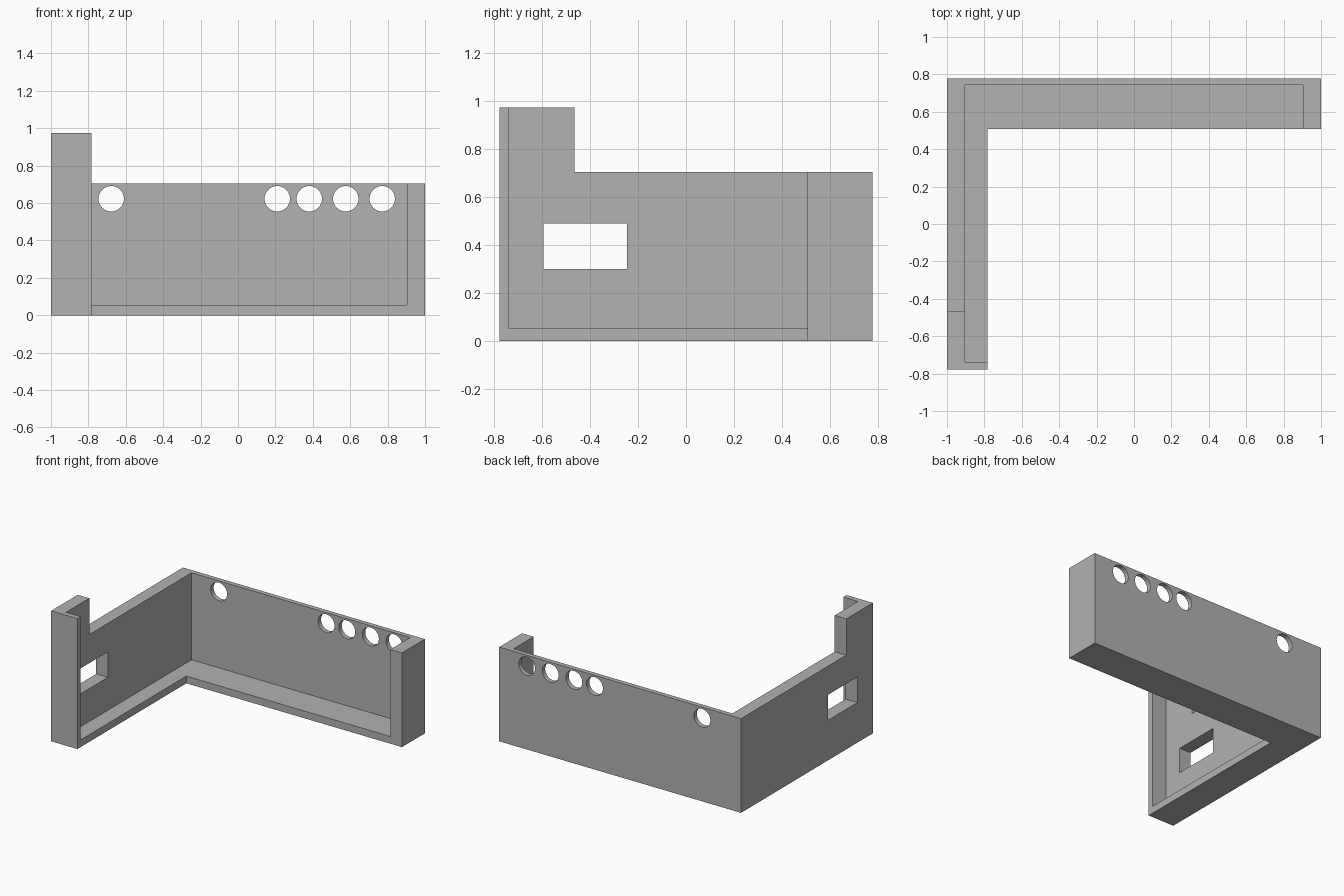
import bpy
import bmesh
from mathutils import Matrix

cube = bpy.data.objects.get("Cube")
if cube:
    bpy.data.objects.remove(cube, do_unlink=True)

# Overall shape
BACK, FRONT = 0.778, -0.778
LOW_TOP, HIGH_TOP, FLOOR = 0.704, 0.975, 0.054
INNER_X, INNER_Y = -0.783, 0.508   # open inner edges of the L
SIDE_X, REAR_Y, CAP_Y = 0.904, 0.743, -0.74   # inner faces of the walls

grey = bpy.data.materials.new("plain_grey")
grey.use_nodes = True
colour = (0.445, 0.445, 0.445, 1)
grey.diffuse_color = colour
grey.node_tree.nodes["Principled BSDF"].inputs["Base Color"].default_value = colour


def add_object(name, bm):
    bmesh.ops.recalc_face_normals(bm, faces=bm.faces)
    mesh = bpy.data.meshes.new(name)
    bm.to_mesh(mesh)
    bm.free()
    mesh.materials.append(grey)
    obj = bpy.data.objects.new(name, mesh)
    bpy.context.collection.objects.link(obj)
    return obj


def prism(name, outline, z0, z1):
    bm = bmesh.new()
    face = bm.faces.new([bm.verts.new((x, y, z0)) for x, y in outline])
    top = bmesh.ops.extrude_face_region(bm, geom=[face])["geom"]
    verts = [v for v in top if isinstance(v, bmesh.types.BMVert)]
    bmesh.ops.translate(bm, verts=verts, vec=(0, 0, z1 - z0))
    return add_object(name, bm)


def box(name, x0, x1, y0, y1, z0, z1):
    return prism(name, [(x0, y0), (x1, y0), (x1, y1), (x0, y1)], z0, z1)


def l_outline(x0, x1, y0, y1, inner_x, inner_y):
    return [(x0, y0), (inner_x, y0), (inner_x, inner_y),
            (x1, inner_y), (x1, y1), (x0, y1)]


def hole(name, x, z, radius):
    bm = bmesh.new()
    bmesh.ops.create_cone(bm, cap_ends=True, segments=48, radius1=radius,
                          radius2=radius, depth=0.2)
    bm.transform(Matrix.Translation((x, REAR_Y, z)) @ Matrix.Rotation(1.5707963, 4, "X"))
    return add_object(name, bm)


# L-shaped body with end caps
body = prism("corner_housing", l_outline(-1, 1, FRONT, BACK, INNER_X, INNER_Y),
             0, HIGH_TOP)

# Hollow interior, lowered walls, side window and round rear holes
cutters = [
    prism("cavity_cutter",
          l_outline(-SIDE_X, SIDE_X, CAP_Y, REAR_Y, INNER_X + 0.2, INNER_Y - 0.2),
          FLOOR, HIGH_TOP + 0.2),
    box("wall_step_cutter", -1.2, 1.2, -0.465, 1, LOW_TOP, HIGH_TOP + 0.3),
    box("window_cutter", -1.1, -0.85, -0.595, -0.246, 0.3, 0.49),
]
for x in (-0.678, 0.21, 0.381, 0.576, 0.771):
    cutters.append(hole("rear_hole_cutter", x, 0.623, 0.068))

bpy.context.view_layer.objects.active = body
for cutter in cutters:
    cutter.hide_render = True
    cut = body.modifiers.new(cutter.name, "BOOLEAN")
    cut.operation = "DIFFERENCE"
    cut.solver = "EXACT"
    cut.object = cutter
    bpy.ops.object.modifier_apply(modifier=cut.name)
    bpy.data.objects.remove(cutter, do_unlink=True)

# Smooth hole walls, crisp edges elsewhere
bpy.ops.object.select_all(action="DESELECT")
body.select_set(True)
bpy.ops.object.shade_smooth_by_angle(angle=0.5)
